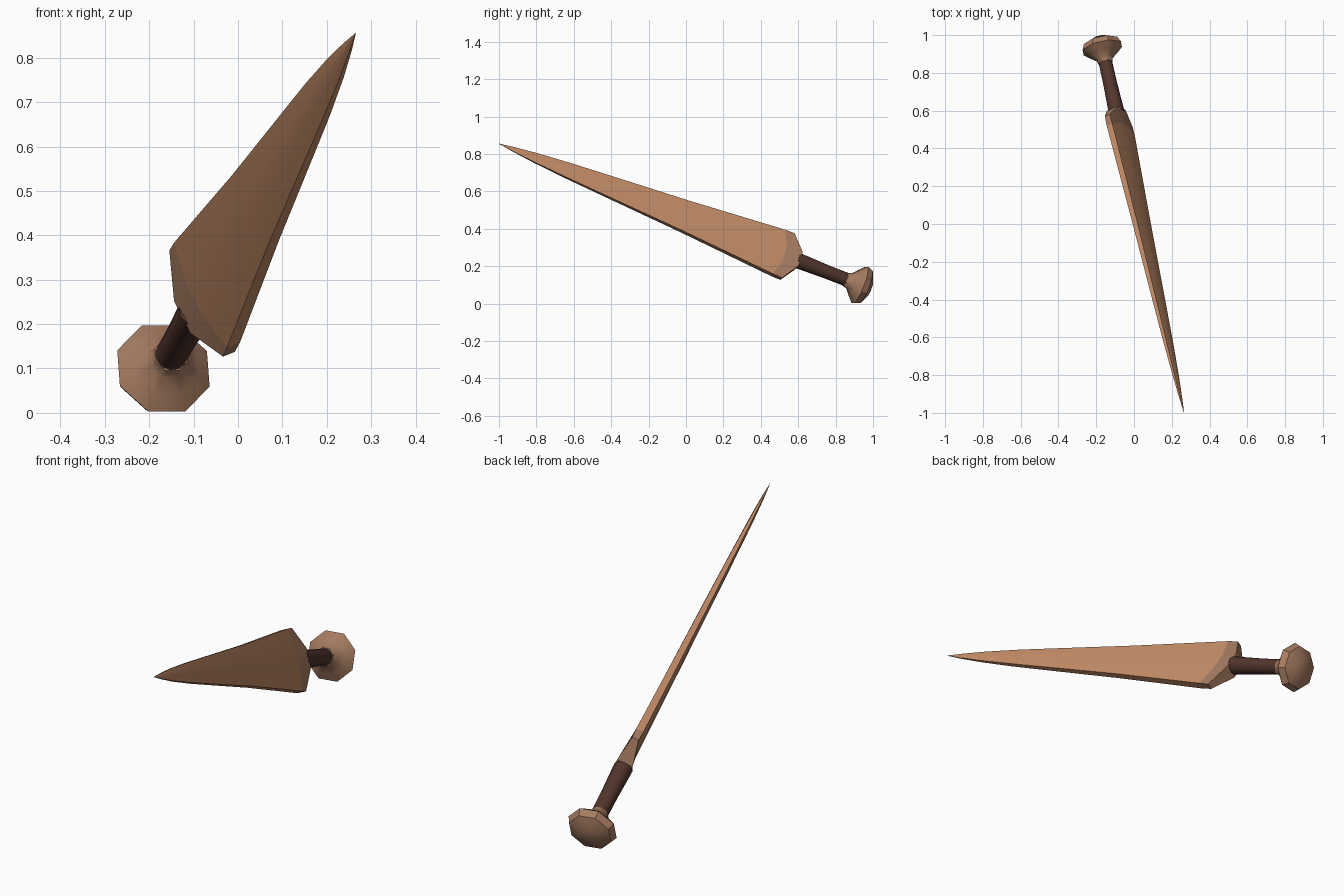
import bpy, bmesh, math
from mathutils import Vector, Matrix

if "Cube" in bpy.data.objects:
    bpy.data.objects.remove(bpy.data.objects["Cube"])

# Dagger frame: u = blade width, v = blade thickness, s = along axis (pommel -> tip)
origin = Vector((-0.168, 0.93, 0.10))
tip = Vector((0.265, -1.0, 0.855))
S = (tip - origin).normalized()
LENGTH = (tip - origin).length
U = Vector((0.44, -0.25, -0.86))
U = (U - S * U.dot(S)).normalized()
V = S.cross(U)
FRAME = Matrix((U, V, S)).transposed().to_4x4()
FRAME.translation = origin


def material(name, rgb):
    m = bpy.data.materials.new(name)
    m.diffuse_color = (*rgb, 1)
    m.use_nodes = True
    m.node_tree.nodes["Principled BSDF"].inputs["Base Color"].default_value = m.diffuse_color
    return m


copper = material("copper blade", (0.56, 0.27, 0.14))
bronze = material("brown bronze", (0.38, 0.20, 0.12))
grip_mat = material("dark grip", (0.085, 0.036, 0.026))


def finish(name, bm, mat, angle):
    bmesh.ops.recalc_face_normals(bm, faces=bm.faces)
    me = bpy.data.meshes.new(name)
    bm.to_mesh(me)
    bm.free()
    me.transform(FRAME)
    me.materials.append(mat)
    ob = bpy.data.objects.new(name, me)
    bpy.context.collection.objects.link(ob)
    bpy.ops.object.select_all(action='DESELECT')
    ob.select_set(True)
    bpy.context.view_layer.objects.active = ob
    bpy.ops.object.shade_smooth_by_angle(angle=math.radians(angle))
    return ob


def bridge(bm, a, b):
    n = len(a)
    for i in range(n):
        bm.faces.new((a[i], a[(i + 1) % n], b[(i + 1) % n], b[i]))


def flat_loft(name, sections, mat, angle=30):
    """Sections: (s at middle, s at edges, half width, edge thickness, middle thickness)."""
    bm = bmesh.new()
    rings = []
    for sm, se, hw, e, m in sections:
        half = [(1, e, se), (0.3, m, sm), (-0.3, m, sm), (-1, e, se)]
        pts = [(u * hw, t, s) for u, t, s in half]
        pts += [(u * hw, -t, s) for u, t, s in reversed(half)]
        rings.append([bm.verts.new(p) for p in pts])
    for a, b in zip(rings, rings[1:]):
        bridge(bm, a, b)
    for r in (rings[0], rings[-1]):
        for i in range(3):
            bm.faces.new((r[i], r[i + 1], r[6 - i], r[7 - i]))
    return finish(name, bm, mat, angle)


def lathe(name, profile, sides, mat, angle):
    """Profile: (radius, s)."""
    bm = bmesh.new()
    rings = []
    for r, s in profile:
        rings.append([bm.verts.new((r * math.cos(2 * math.pi * i / sides),
                                    r * math.sin(2 * math.pi * i / sides), s))
                      for i in range(sides)])
    for a, b in zip(rings, rings[1:]):
        bridge(bm, a, b)
    bm.faces.new(rings[0])
    bm.faces.new(rings[-1])
    return finish(name, bm, mat, angle)


# Blade: long taper, rounding in towards the point
flat_loft("blade", [
    (0.45, 0.48, 0.136, 0.017, 0.024),
    (1.02, 1.02, 0.091, 0.014, 0.020),
    (1.45, 1.45, 0.062, 0.011, 0.016),
    (1.70, 1.70, 0.045, 0.009, 0.013),
    (1.90, 1.90, 0.028, 0.006, 0.010),
    (2.03, 2.03, 0.013, 0.003, 0.006),
    (LENGTH, LENGTH, 0.0006, 0.0004, 0.0005)], copper)

# Shoulder guard: V-shaped band at the blade root
flat_loft("guard", [
    (0.36, 0.425, 0.138, 0.015, 0.036),
    (0.45, 0.48, 0.136, 0.017, 0.024)], bronze)

# Grip
lathe("grip", [(0.036, 0.05), (0.037, 0.20), (0.042, 0.37)], 12, grip_mat, 40)

# Eight-sided mushroom pommel
lathe("pommel", [(0.040, 0.085), (0.046, 0.060), (0.078, 0.032), (0.112, 0.0),
                 (0.098, -0.032), (0.045, -0.058)], 8, bronze, 35)
